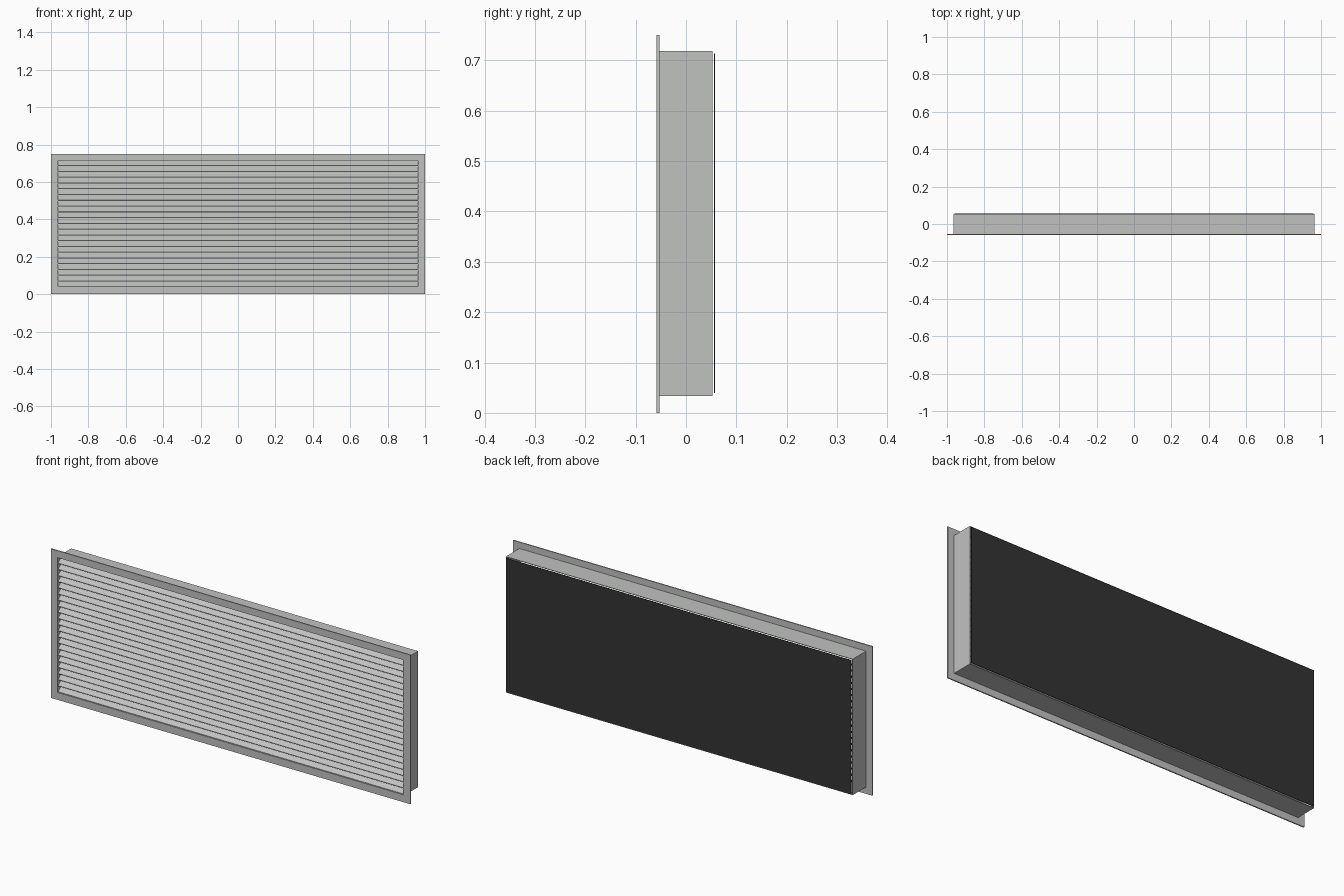
import bpy, bmesh, math

if "Cube" in bpy.data.objects:
    bpy.data.objects.remove(bpy.data.objects["Cube"])


def material(name, rgb):
    m = bpy.data.materials.new(name)
    m.diffuse_color = (*rgb, 1.0)
    m.use_nodes = True
    m.node_tree.nodes["Principled BSDF"].inputs["Base Color"].default_value = m.diffuse_color
    return m


GREY = material("light grey metal", (0.53, 0.54, 0.53))
BLACK = material("black mesh", (0.033, 0.033, 0.033))

FRONT, BACK = -0.059, 0.058
Z_LOW, Z_HIGH, HALF_X = 0.034, 0.718, 0.965


def make_object(name, bm, mat):
    bmesh.ops.recalc_face_normals(bm, faces=bm.faces)
    me = bpy.data.meshes.new(name)
    bm.to_mesh(me)
    bm.free()
    me.materials.append(mat)
    ob = bpy.data.objects.new(name, me)
    bpy.context.collection.objects.link(ob)
    return ob


def rect_ring(name, outer, inner, y0, y1, mat):
    """Rectangular tube along y; outer and inner are (half_x, z0, z1)."""
    bm = bmesh.new()

    def loop(r, y):
        hx, z0, z1 = r
        return [bm.verts.new(p) for p in
                ((-hx, y, z0), (hx, y, z0), (hx, y, z1), (-hx, y, z1))]

    loops = [loop(outer, y0), loop(outer, y1), loop(inner, y1), loop(inner, y0)]
    for a, b in zip(loops, loops[1:] + loops[:1]):
        for i in range(4):
            j = (i + 1) % 4
            bm.faces.new((a[i], a[j], b[j], b[i]))
    return make_object(name, bm, mat)


def extrude_x(name, profile, hx, mat):
    """Extrude a closed (y, z) profile from -hx to hx."""
    bm = bmesh.new()
    left = [bm.verts.new((-hx, y, z)) for y, z in profile]
    right = [bm.verts.new((hx, y, z)) for y, z in profile]
    bm.faces.new(left)
    bm.faces.new(right)
    for i in range(len(profile)):
        j = (i + 1) % len(profile)
        bm.faces.new((left[i], left[j], right[j], right[i]))
    return make_object(name, bm, mat)


# Front flange and the sleeve behind it
T = 0.003
rect_ring("front_flange", (1.0, 0.0, 0.75), (HALF_X - T, Z_LOW + T, Z_HIGH - T),
          FRONT, -0.053, GREY)
rect_ring("sleeve", (HALF_X, Z_LOW, Z_HIGH), (HALF_X - T, Z_LOW + T, Z_HIGH - T),
          -0.053, 0.053, GREY)

# Sloping louvre blades: low at the front, high at the back
COUNT = 22
pitch = (Z_HIGH - Z_LOW - 2 * T) / COUNT
y_front, y_back, thick = -0.056, -0.02, 0.003
for k in range(COUNT):
    z = Z_LOW + T + k * pitch
    rise = pitch - thick
    extrude_x(f"louvre_blade_{k + 1:02d}",
              [(y_front, z), (y_front, z + thick),
               (y_back, z + rise + thick), (y_back, z + rise)],
              HALF_X - T, GREY)

# Dark screen closing the back
extrude_x("back_screen", [(0.0555, 0.039), (BACK, 0.039), (BACK, 0.713), (0.0555, 0.713)],
          0.96, BLACK)
